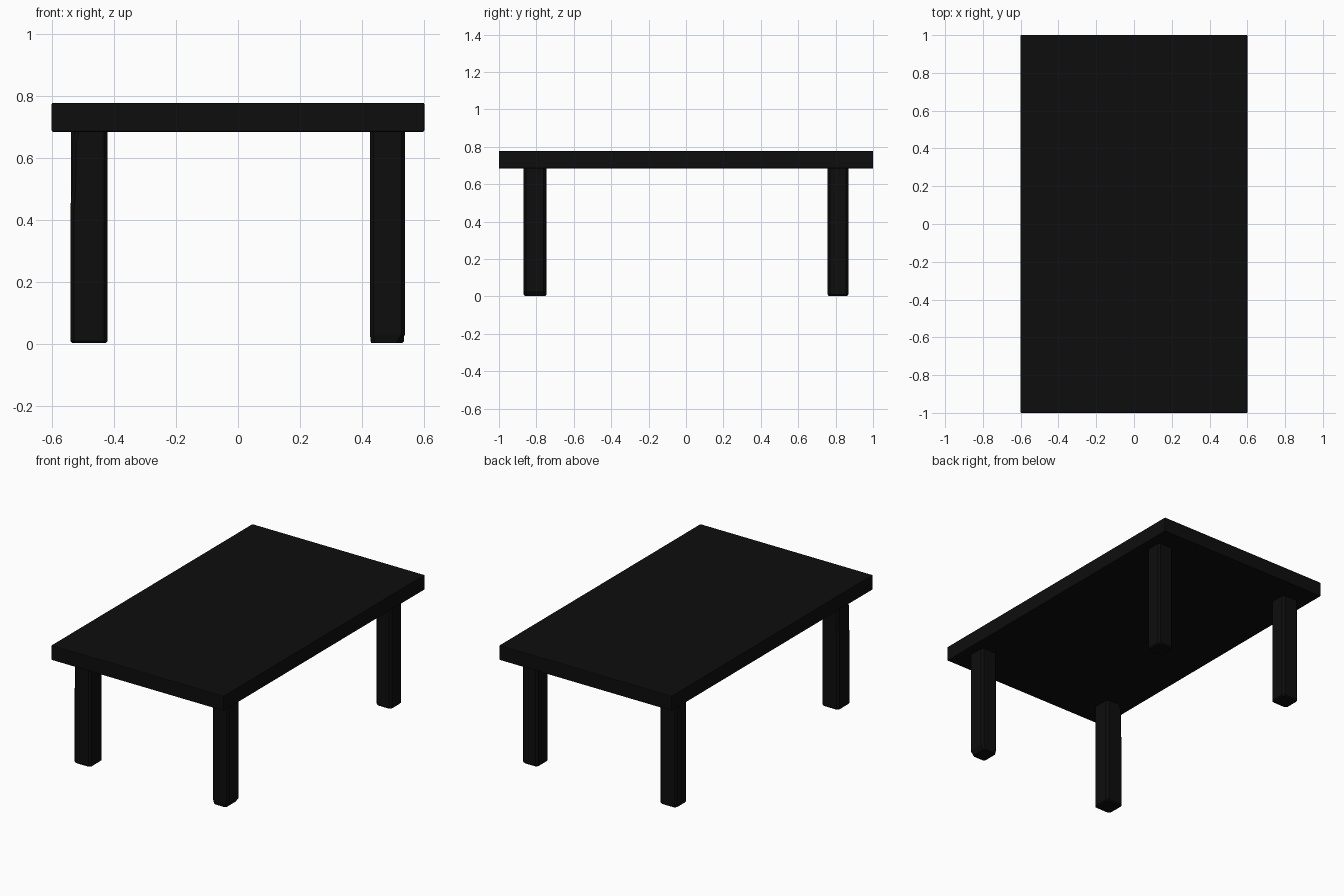
import bpy, bmesh

if "Cube" in bpy.data.objects:
    bpy.data.objects.remove(bpy.data.objects["Cube"])

black = bpy.data.materials.new("black")
black.diffuse_color = (0.004, 0.004, 0.004, 1)
black.use_nodes = True
black.node_tree.nodes["Principled BSDF"].inputs["Base Color"].default_value = black.diffuse_color


def finish(name, bm):
    bmesh.ops.recalc_face_normals(bm, faces=bm.faces)
    mesh = bpy.data.meshes.new(name)
    bm.to_mesh(mesh)
    bm.free()
    mesh.materials.append(black)
    obj = bpy.data.objects.new(name, mesh)
    bpy.context.collection.objects.link(obj)
    return obj


def soften(obj, width):
    mod = obj.modifiers.new("soft_edges", 'BEVEL')
    mod.width = width
    mod.segments = 2
    mod.limit_method = 'ANGLE'


def leg(name, x0, x1, y0, y1, rings):
    """Loft of chamfered rectangles; each ring is (z, overall inset, outer x trim)."""
    bm = bmesh.new()
    loops = []
    for z, inset, trim in rings:
        a, b, c, d = x0 + inset, x1 - inset, y0 + inset, y1 - inset
        if x0 < 0:
            a += trim
        else:
            b -= trim
        k = 0.012
        pts = [(a + k, c), (b - k, c), (b, c + k), (b, d - k),
               (b - k, d), (a + k, d), (a, d - k), (a, c + k)]
        loops.append([bm.verts.new((x, y, z)) for x, y in pts])
    for lo, hi in zip(loops, loops[1:]):
        for i in range(8):
            j = (i + 1) % 8
            bm.faces.new((lo[i], lo[j], hi[j], hi[i]))
    bm.faces.new(loops[0][::-1])
    bm.faces.new(loops[-1])
    return finish(name, bm)


# Table top
bm = bmesh.new()
bmesh.ops.create_cube(bm, size=1)
bmesh.ops.scale(bm, vec=(1.2, 2.0, 0.093), verts=bm.verts)
bmesh.ops.translate(bm, vec=(0, 0, 0.7305), verts=bm.verts)
soften(finish("table_top", bm), 0.004)

# Legs, slightly uneven: one leans in at the top, one is worn at the foot
TOP = 0.686
plain = [(0.003, 0.006, 0), (0.01, 0, 0), (TOP, 0, 0)]
worn_top = [(0.003, 0.006, 0), (0.01, 0, 0), (0.44, 0, 0),
            (0.5, 0, 0.005), (0.65, 0, 0.006), (TOP, 0, 0.016)]
worn_foot = [(0.003, 0.004, 0.014), (0.03, 0, 0), (TOP, 0, 0)]

leg("front_left_leg", -0.54, -0.42, -0.868, -0.745, worn_top)
leg("front_right_leg", 0.425, 0.538, -0.868, -0.75, worn_foot)
leg("back_left_leg", -0.538, -0.422, 0.757, 0.868, plain)
leg("back_right_leg", 0.427, 0.535, 0.757, 0.868, plain)
